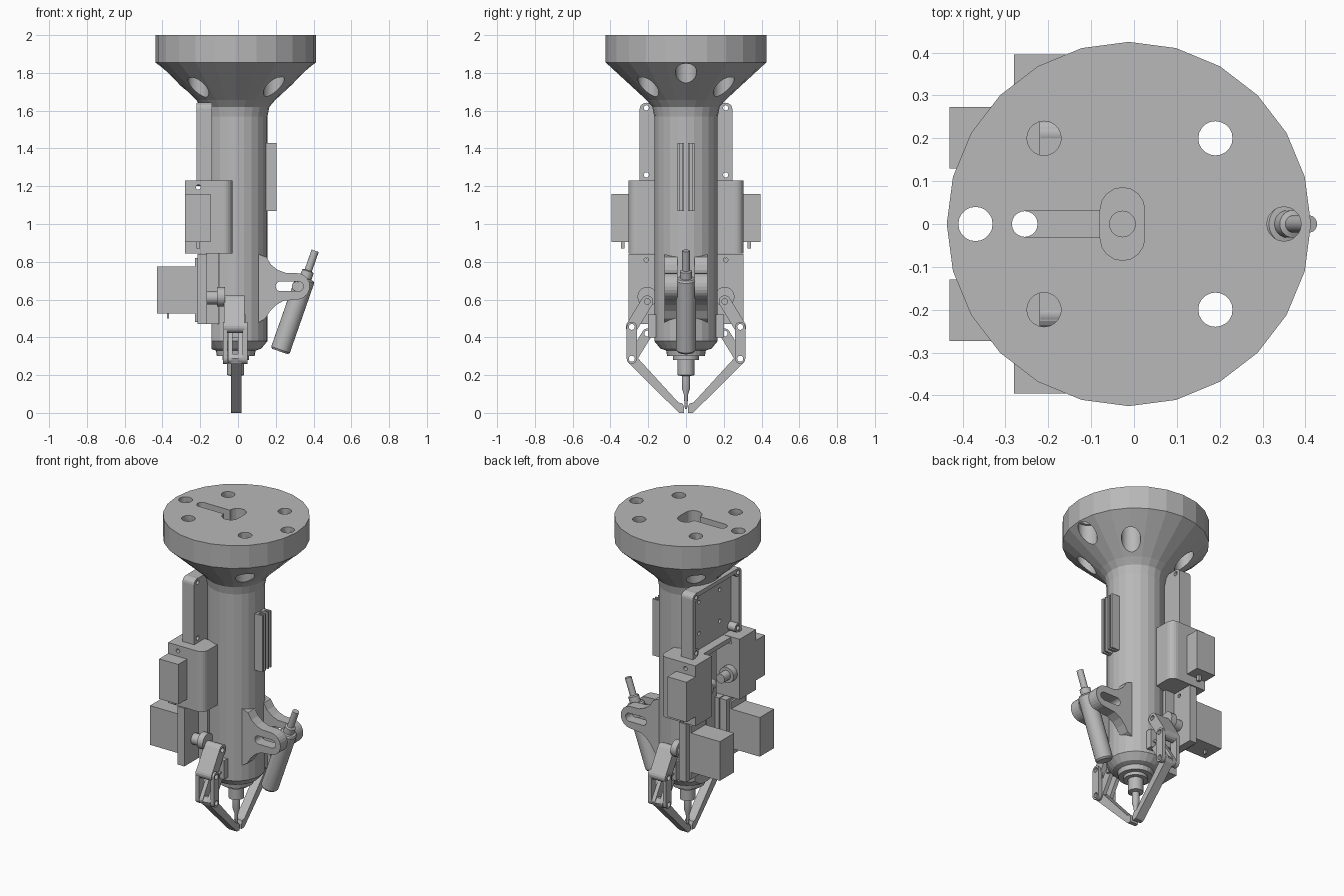
import bpy, bmesh, math
from mathutils import Vector

cube = bpy.data.objects.get("Cube")
if cube:
    bpy.data.objects.remove(cube)

grey = bpy.data.materials.new("mid grey")
grey.use_nodes = True
grey.diffuse_color = (0.48, 0.48, 0.48, 1)
grey.node_tree.nodes["Principled BSDF"].inputs["Base Color"].default_value = (0.48, 0.48, 0.48, 1)

CX = -0.012  # tool axis


def finish(name, bm, smooth=False):
    bmesh.ops.recalc_face_normals(bm, faces=bm.faces)
    me = bpy.data.meshes.new(name)
    bm.to_mesh(me)
    bm.free()
    me.materials.append(grey)
    ob = bpy.data.objects.new(name, me)
    bpy.context.collection.objects.link(ob)
    if smooth:
        bpy.ops.object.select_all(action='DESELECT')
        ob.select_set(True)
        bpy.context.view_layer.objects.active = ob
        bpy.ops.object.shade_smooth_by_angle(angle=math.radians(28))
    return ob


def prism(name, pts, axis, a, b):
    """Extrude a 2D outline along an axis from a to b."""
    place = {'x': lambda p, t: (t, p[0], p[1]),
             'y': lambda p, t: (p[0], t, p[1]),
             'z': lambda p, t: (p[0], p[1], t)}[axis]
    bm = bmesh.new()
    lo = [bm.verts.new(place(p, a)) for p in pts]
    hi = [bm.verts.new(place(p, b)) for p in pts]
    bm.faces.new(lo)
    bm.faces.new(hi)
    n = len(pts)
    for i in range(n):
        j = (i + 1) % n
        bm.faces.new((lo[i], lo[j], hi[j], hi[i]))
    return finish(name, bm)


def box(name, x, y, z):
    return prism(name, [(x[0], y[0]), (x[1], y[0]), (x[1], y[1]), (x[0], y[1])], 'z', *z)


def arc(c, r, a0, a1, n=8):
    return [(c[0] + r * math.cos(math.radians(a0 + (a1 - a0) * i / n)),
             c[1] + r * math.sin(math.radians(a0 + (a1 - a0) * i / n))) for i in range(n + 1)]


def stadium(p, q, r):
    d = math.degrees(math.atan2(q[1] - p[1], q[0] - p[0]))
    return arc(q, r, d - 90, d + 90) + arc(p, r, d + 90, d + 270)


def round_rect(x0, x1, y0, y1, r):
    return (arc((x1 - r, y0 + r), r, -90, 0, 4) + arc((x1 - r, y1 - r), r, 0, 90, 4)
            + arc((x0 + r, y1 - r), r, 90, 180, 4) + arc((x0 + r, y0 + r), r, 180, 270, 4))


def lathe(name, profile, p, direction, n=24, smooth=False):
    """Revolve (radius, distance) pairs about a line from p."""
    rot = Vector((0, 0, 1)).rotation_difference(Vector(direction))
    bm = bmesh.new()
    rings = [[bm.verts.new(Vector(p) + rot @ Vector((r * math.cos(math.tau * i / n),
              r * math.sin(math.tau * i / n), h))) for i in range(n)] for r, h in profile]
    for A, B in zip(rings, rings[1:]):
        for i in range(n):
            bm.faces.new((A[i], A[(i + 1) % n], B[(i + 1) % n], B[i]))
    bm.faces.new(rings[0])
    bm.faces.new(rings[-1])
    return finish(name, bm, smooth)


def rod(name, p, q, r, n=20):
    d = Vector(q) - Vector(p)
    return lathe(name, [(r, 0), (r, d.length)], p, d, n, True)


def cut(ob, *cutters):
    """Subtract each cutter, then discard it."""
    for c in cutters:
        m = ob.modifiers.new("cut", 'BOOLEAN')
        m.operation, m.object, m.solver = 'DIFFERENCE', c, 'EXACT'
        bpy.context.view_layer.objects.active = ob
        bpy.ops.object.modifier_apply(modifier=m.name)
        bpy.data.objects.remove(c)


# Flange, cone and tubular body
body = lathe("body", [(.10, .30), (.105, .33), (.135, .34), (.168, .38), (.168, 1.57), (.178, 1.62),
                      (.21, 1.657), (.425, 1.855), (.425, 2)], (CX, 0, 0), (0, 0, 1))
cut(body, box("c", (-.5, -.14), (-.5, .5), (.2, 1.63)))
for x, y in ((.19, .2), (.19, -.2), (-.21, .2), (-.21, -.2), (-.37, 0), (.35, 0)):
    cut(body, rod("c", (x, y, 1.5), (x, y, 2.1), .04), rod("c", (x, y, 1.5), (x, y, 1.88), .056))
# Cable pocket, channel and outlet in the top
cut(body, prism("c", stadium((CX - .015, -.033), (CX - .015, .033), .052), 'z', 1.78, 2.1),
    rod("c", (CX - .015, 0, 1.0), (CX - .015, 0, 2.1), .03),
    box("c", (-.255, -.06), (-.03, .03), (1.8, 2.1)),
    rod("c", (-.255, 0, 1.55), (-.255, 0, 2.1), .03))

# Nozzle
lathe("nozzle", [(.07, .28), (.07, .305)], (CX, 0, 0), (0, 0, 1), smooth=True)
lathe("nozzle_tip", [(.045, .31), (.045, .2), (.022, .195), (.022, .13), (.012, .1), (.006, .02)],
      (CX, 0, 0), (0, 0, 1), smooth=True)

# Twin fins on the body
for s in (1, -1):
    for y in (.016, .04):
        rail = box("fin", (.14, .205), sorted((s * (y - .006), s * (y + .006))), (1.07, 1.43))
    box("fin_base", (.14, .17), sorted((s * .01, s * .046)), (1.07, 1.43))

# Rear tray with corner screw posts
tray = prism("rear_tray", round_rect(-.245, .245, 1.2, 1.64, .03), 'x', -.22, -.138)
cut(tray, prism("c", round_rect(-.218, .218, 1.228, 1.613, .01), 'x', -.3, -.165))
for y in (-.21, .21):
    for z in (1.26, 1.615):
        post = rod("tray_post", (-.218, y, z), (-.14, y, z), .027)
        for ob in (post, tray):
            cut(ob, rod("c", (-.3, y, z), (0, y, z), .014, 12))
    for z in (1.33, 1.53):
        cut(tray, rod("c", (-.3, y * .5, z), (-.145, y * .5, z), .012, 12))

# Arm ears that hold the pen
ear = ([(.08, .46), (.145, .50), (.17, .54), (.20, .57), (.24, .593)] + arc((.31, .67), .07, -90, 90, 12)
       + [(.25, .742), (.21, .757), (.175, .785), (.15, .825), (.08, .85)])
for s in (1, -1):
    ob = prism("pen_holder_ear", ear, 'y', s * .045, s * .115)
    cut(ob, prism("c", stadium((.225, .67), (.32, .67), .026), 'y', -.2, .2))
rod("clamp_pin", (.31, -.05, .67), (.31, .05, .67), .025)

# Tilted pen camera
d = Vector((.33, 0, .944))
lathe("pen", [(.045, 0), (.052, .01), (.052, .40), (.045, .41), (.032, .412), (.032, .45),
              (.02, .455), (.02, .565)], (.222, 0, .325), d, smooth=True)

for s in (1, -1):
    def span(a, b):
        return sorted((s * a, s * b))

    # Upper actuator housing with rounded outer front edge
    outline = ([(-.28, s * .14), (-.03, s * .14)]
               + [(x, s * y) for x, y in arc((-.075, .26), .045, 0, 90, 6)] + [(-.28, s * .305)])
    house = prism("upper_housing", outline, 'z', .845, 1.23)
    cut(house, rod("c", (-.21, s * .05, 1.195), (-.21, s * .4, 1.195), .013, 12))
    box("upper_actuator", (-.28, -.145), span(.30, .395), (.905, 1.16))
    box("upper_cable", (-.22, -.2), span(.325, .345), (.87, .91))
    # Inward horn
    rod("upper_horn", (-.215, s * .10, 1.0), (-.215, s * .15, 1.0), .05)
    rod("upper_horn_hub", (-.215, s * .04, 1.0), (-.215, s * .11, 1.0), .03)

    # Lower actuator and its bracket
    plate = box("lower_bracket", (-.215, -.165), span(.10, .305), (.47, .84))
    cut(plate, rod("c", (-.3, s * .21, .81), (0, s * .21, .81), .012, 12))
    box("bracket_web", (-.17, -.10), span(.09, .165), (.47, .845))
    box("lower_actuator", (-.43, -.21), span(.13, .273), (.525, .775))
    box("lower_actuator_flange", (-.228, -.214), span(.13, .273), (.48, .82))
    box("lower_cable", (-.375, -.365), span(.19, .21), (.50, .53))
    rod("lower_shaft", (-.17, s * .205, .61), (-.09, s * .205, .61), .035)
    rod("lower_horn", (-.11, s * .205, .615), (-.07, s * .205, .615), .052)

    # Four-bar linkage
    A, B, C, D = (s * .205, .59), (s * .205, .42), (s * .287, .455), (s * .287, .287)

    def link(name, p, q, r, x0, x1):
        ob = prism(name, stadium(p, q, r), 'x', x0, x1)
        for y, z in (p, q):
            cut(ob, rod("c", (-.2, y, z), (.2, y, z), .016, 12))

    link("drive_link", A, C, .032, -.075, .035)
    for x0 in (-.08, .025):
        link("outer_link", C, D, .027, x0, x0 + .024)
        link("inner_link", B, D, .027, x0 + .026 if x0 < 0 else x0 - .026, x0 + .05 if x0 < 0 else x0 - .002)
    box("pivot_boss", (-.07, .04), span(.13, .20), (.40, .52))
    # Tapered finger with hooked tip
    finger = [(.315, .287), (.305, .265), (.045, .008), (.035, 0), (.010, 0), (.010, .03), (.018, .05),
              (.04, .055), (.255, .29), (.27, .31), (.295, .313)]
    ob = prism("finger", [(s * y, z) for y, z in finger], 'x', -.038, .018)
    cut(ob, rod("c", (-.2, D[0], D[1]), (.2, D[0], D[1]), .016, 12))
